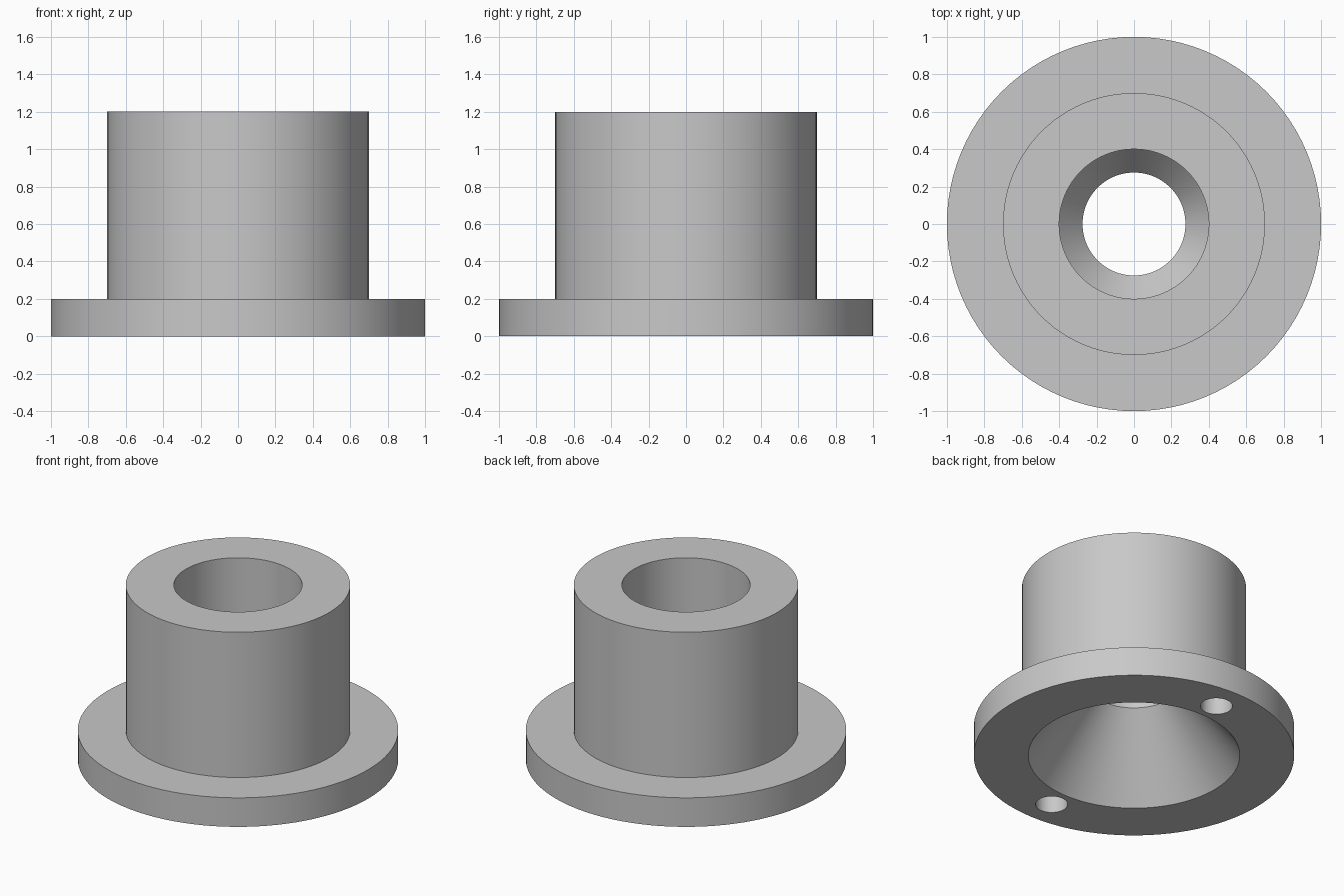
import bpy, bmesh, math
from mathutils import Matrix, Vector

cube = bpy.data.objects.get("Cube")
if cube:
    bpy.data.objects.remove(cube, do_unlink=True)

SEGMENTS = 96

grey = bpy.data.materials.new("plain_grey")
grey.use_nodes = True
colour = (0.58, 0.58, 0.58, 1)
grey.diffuse_color = colour
grey.node_tree.nodes["Principled BSDF"].inputs["Base Color"].default_value = colour


def add_object(name, bm):
    bmesh.ops.recalc_face_normals(bm, faces=bm.faces)
    mesh = bpy.data.meshes.new(name)
    bm.to_mesh(mesh)
    bm.free()
    mesh.materials.append(grey)
    obj = bpy.data.objects.new(name, mesh)
    bpy.context.collection.objects.link(obj)
    return obj


def lathe(name, profile):
    """Spin a closed (radius, height) outline around the z axis."""
    bm = bmesh.new()
    verts = [bm.verts.new((r, 0, z)) for r, z in profile]
    edges = [bm.edges.new((v, verts[(i + 1) % len(verts)])) for i, v in enumerate(verts)]
    bmesh.ops.spin(bm, geom=verts + edges, cent=(0, 0, 0), axis=(0, 0, 1),
                   angle=math.tau, steps=SEGMENTS, use_merge=True)
    bmesh.ops.remove_doubles(bm, verts=bm.verts, dist=0.0001)
    return add_object(name, bm)


# Flange and barrel, with a funnel below, a narrow throat and a wide bore above
bushing = lathe("flanged_bushing", [
    (0.66, 0), (1, 0), (1, 0.2), (0.7, 0.2), (0.7, 1.2),
    (0.4, 1.2), (0.4, 0.75), (0.275, 0.6), (0.275, 0.5),
])

# Two blind pin holes in the underside of the flange
HOLE_DEPTH = 0.15
bm = bmesh.new()
for side in (-1, 1):
    bmesh.ops.create_cone(bm, cap_ends=True, segments=48, radius1=0.1, radius2=0.1,
                          depth=2 * HOLE_DEPTH,
                          matrix=Matrix.Translation(Vector((0, 0.8 * side, 0))))
cutter = add_object("pin_hole_cutter", bm)
cutter.hide_render = True

bpy.ops.object.select_all(action='DESELECT')
bushing.select_set(True)
bpy.context.view_layer.objects.active = bushing
cut = bushing.modifiers.new("pin_holes", 'BOOLEAN')
cut.operation = 'DIFFERENCE'
cut.solver = 'EXACT'
cut.object = cutter
bpy.ops.object.modifier_apply(modifier=cut.name)
bpy.data.objects.remove(cutter, do_unlink=True)

bpy.ops.object.shade_smooth_by_angle(angle=math.radians(25))
